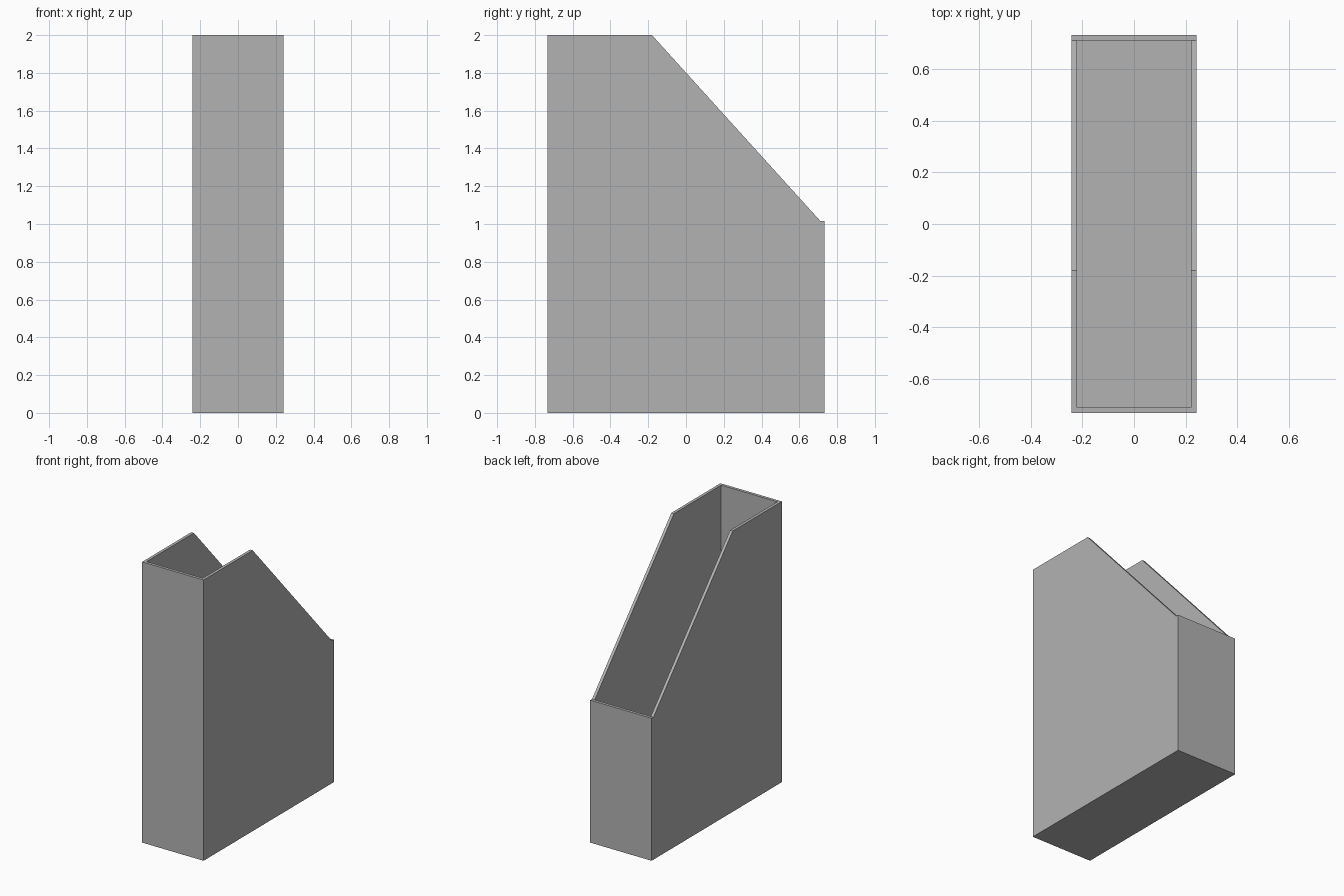
import bpy
import bmesh

cube = bpy.data.objects.get("Cube")
if cube:
    bpy.data.objects.remove(cube, do_unlink=True)

HALF_W, HALF_D, HEIGHT, WALL = 0.242, 0.733, 2.0, 0.021
LOW, SLOPE_Y = 1.015, -0.18

grey = bpy.data.materials.new("grey")
grey.use_nodes = True
colour = (0.45, 0.45, 0.45, 1)
grey.diffuse_color = colour
grey.node_tree.nodes["Principled BSDF"].inputs["Base Color"].default_value = colour


def extruded(name, profile, half_width):
    """Solid made by sweeping a (y, z) profile across x."""
    bm = bmesh.new()
    face = bm.faces.new([bm.verts.new((-half_width, y, z)) for y, z in profile])
    swept = bmesh.ops.extrude_face_region(bm, geom=[face])["geom"]
    verts = [v for v in swept if isinstance(v, bmesh.types.BMVert)]
    bmesh.ops.translate(bm, verts=verts, vec=(2 * half_width, 0, 0))
    bmesh.ops.recalc_face_normals(bm, faces=bm.faces)
    mesh = bpy.data.meshes.new(name)
    bm.to_mesh(mesh)
    bm.free()
    mesh.materials.append(grey)
    obj = bpy.data.objects.new(name, mesh)
    bpy.context.collection.objects.link(obj)
    return obj


# Outer shell: tall front, sloping sides, low back with a small flat rim
inner_d = HALF_D - WALL
holder = extruded("file_holder", [
    (-HALF_D, 0), (HALF_D, 0), (HALF_D, LOW), (inner_d, LOW),
    (SLOPE_Y, HEIGHT), (-HALF_D, HEIGHT)], HALF_W)

# Cavity that leaves thin walls and a floor
cavity = extruded("cavity_cutter", [
    (-inner_d, WALL), (inner_d, WALL),
    (inner_d, HEIGHT + 1), (-inner_d, HEIGHT + 1)], HALF_W - WALL)
cavity.hide_render = True

cut = holder.modifiers.new("hollow", "BOOLEAN")
cut.operation = "DIFFERENCE"
cut.solver = "EXACT"
cut.object = cavity

# Apply the cut and drop the cutter
bpy.context.view_layer.objects.active = holder
holder.select_set(True)
bpy.ops.object.modifier_apply(modifier=cut.name)
bpy.data.objects.remove(cavity, do_unlink=True)
